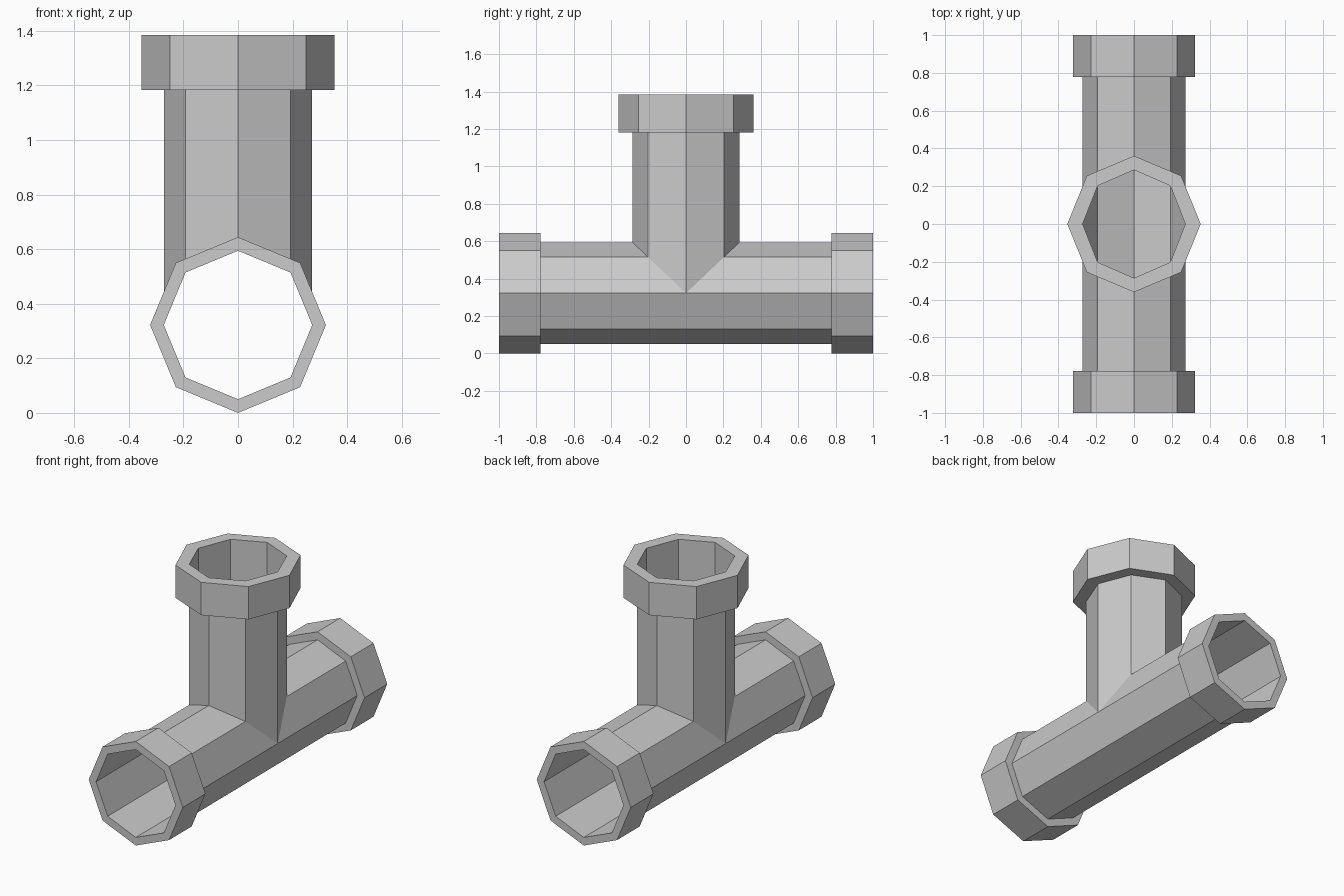
import bpy, bmesh
from math import sin, cos, pi

if "Cube" in bpy.data.objects:
    bpy.data.objects.remove(bpy.data.objects["Cube"])

N = 8
CZ = 0.322               # height of the main pipe axis
R, RY = 0.272, 0.286     # pipe radius, branch depth radius
END, STEP = 1.0, 0.778   # main collar limits along y
TOP, NECK = 1.385, 1.182 # branch collar limits along z
ANGLES = [2 * pi * i / N for i in range(N)]


def y_ring(r, y):
    return [(r * cos(a), y, CZ + r * sin(a)) for a in ANGLES]


def z_ring(rx, ry, z):
    return [(rx * cos(a), ry * sin(a), z) for a in ANGLES]


def build(name, strips):
    """Each strip is a list of rings joined in sequence; shared points are welded."""
    bm = bmesh.new()
    for rings in strips:
        loops = [[bm.verts.new(p) for p in ring] for ring in rings]
        for lo, hi in zip(loops, loops[1:]):
            for i in range(N):
                j = (i + 1) % N
                bm.faces.new((lo[i], lo[j], hi[j], hi[i]))
    bmesh.ops.remove_doubles(bm, verts=bm.verts[:], dist=0.0005)
    bmesh.ops.recalc_face_normals(bm, faces=bm.faces[:])
    mesh = bpy.data.meshes.new(name)
    bm.to_mesh(mesh)
    bm.free()
    ob = bpy.data.objects.new(name, mesh)
    bpy.context.collection.objects.link(ob)
    return ob


# Hollow tee: two horizontal arms and a branch meeting on a mitred seam
arms = []
for s in (-1, 1):
    seam = [(R * cos(a), s * RY * max(sin(a), 0), CZ + R * sin(a)) for a in ANGLES]
    arms.append([seam, y_ring(R, s * STEP)])
saddle = [(R * cos(a), RY * sin(a), CZ + R * abs(sin(a))) for a in ANGLES]
arms.append([saddle, z_ring(R, RY, NECK)])
build("tee_pipe", arms)

# Collars on the two horizontal ends
for s, name in ((-1, "front_collar"), (1, "back_collar")):
    profile = [(R, STEP), (R, END), (0.322, END), (0.322, STEP), (R, STEP)]
    build(name, [[y_ring(r, s * y) for r, y in profile]])

# Collar on the branch
profile = [(R, RY, NECK), (R, RY, TOP), (0.353, 0.361, TOP), (0.353, 0.361, NECK), (R, RY, NECK)]
build("top_collar", [[z_ring(*p) for p in profile]])
